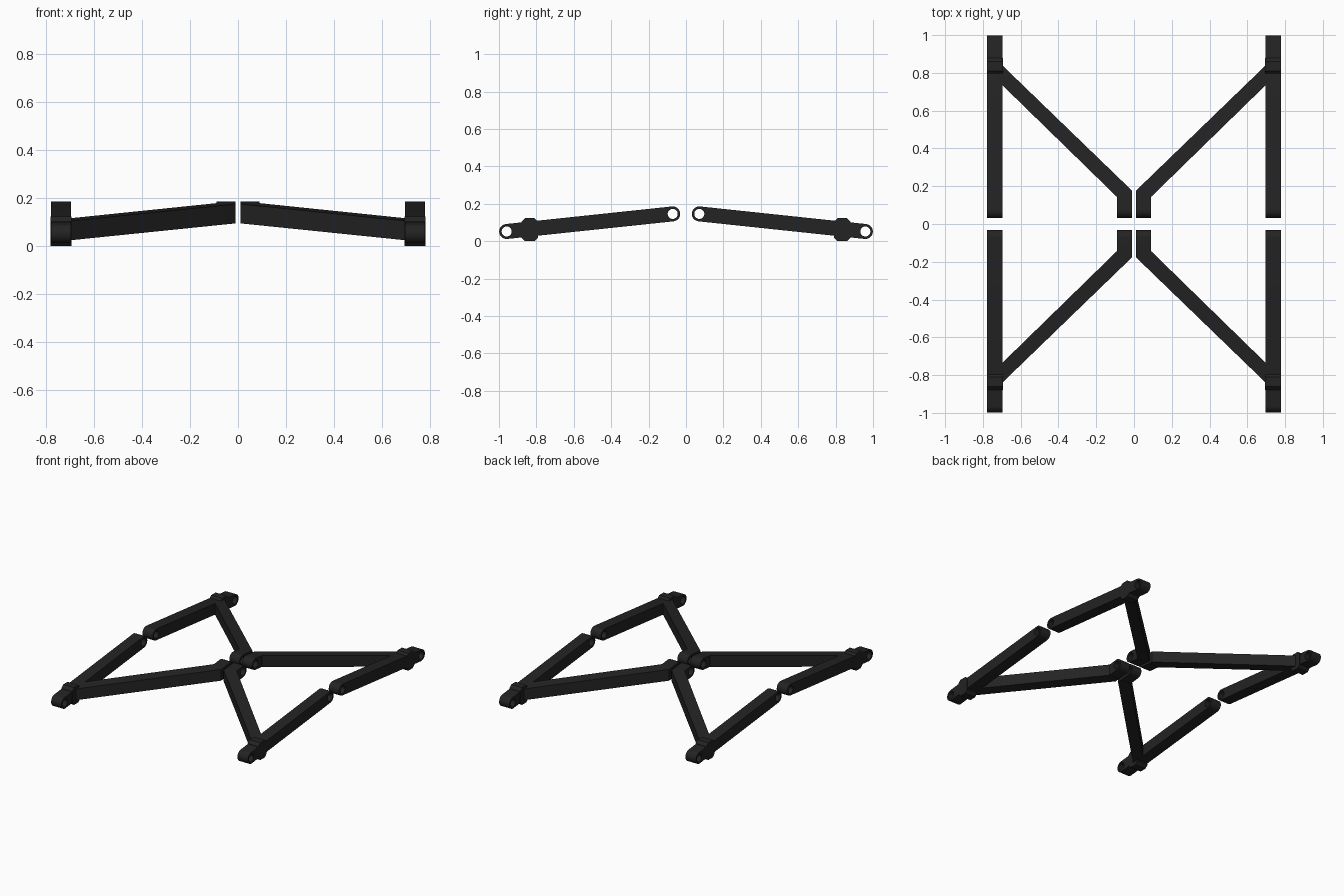
import bpy, bmesh, math
from mathutils import Vector

if "Cube" in bpy.data.objects:
    bpy.data.objects.remove(bpy.data.objects["Cube"])

black = bpy.data.materials.new("matte black")
black.diffuse_color = (0.017, 0.017, 0.017, 1)
black.use_nodes = True
black.node_tree.nodes["Principled BSDF"].inputs["Base Color"].default_value = black.diffuse_color

INNER = Vector((0.0, 0.071, 0.146))   # pin hole near the middle
OUTER = Vector((0.0, 0.959, 0.052))   # pin hole at the far end
R, HOLE = 0.040, 0.027
AXIS = (OUTER - INNER).normalized()
UP = Vector((0, -AXIS.z, AXIS.y))


def arc(c, r, a0, a1, n, closed=False):
    """Points around c in the tilted side plane."""
    return [c + AXIS * r * math.cos(a0 + (a1 - a0) * i / n) + UP * r * math.sin(a0 + (a1 - a0) * i / n)
            for i in range(n if closed else n + 1)]


def circle(c, r):
    return arc(c, r, 0, 2 * math.pi, 24, True)


def extruded(name, loops, x0, x1):
    """Side outline with holes, extruded along x, mirrored to all four quarters."""
    bm = bmesh.new()
    edges = []
    for loop in loops:
        vs = [bm.verts.new((x0, p.y, p.z)) for p in loop]
        edges += [bm.edges.new((vs[i], vs[(i + 1) % len(vs)])) for i in range(len(vs))]
    bmesh.ops.triangle_fill(bm, edges=edges, use_beauty=True, normal=(1, 0, 0))
    ext = bmesh.ops.extrude_face_region(bm, geom=bm.faces[:], use_keep_orig=True)
    bmesh.ops.translate(bm, vec=(x1 - x0, 0, 0),
                        verts=[g for g in ext["geom"] if isinstance(g, bmesh.types.BMVert)])
    return finish(name, bm)


def finish(name, bm):
    bmesh.ops.recalc_face_normals(bm, faces=bm.faces[:])
    me = bpy.data.meshes.new(name)
    bm.to_mesh(me)
    bm.free()
    me.materials.append(black)
    ob = bpy.data.objects.new(name, me)
    bpy.context.collection.objects.link(ob)
    bpy.ops.object.select_all(action='DESELECT')
    ob.select_set(True)
    bpy.context.view_layer.objects.active = ob
    bpy.ops.object.shade_smooth_by_angle(angle=math.radians(30))
    mod = ob.modifiers.new("four quarters", 'MIRROR')
    mod.use_axis = (True, True, False)
    mod.use_mirror_merge = False
    return ob


H = math.pi / 2
# Outer rail: tilted bar with rounded, drilled ends
rail = arc(OUTER, R, -H, H, 14) + arc(INNER, R, H, 3 * H, 14)
extruded("side_rail", [rail, circle(OUTER, HOLE), circle(INNER, HOLE)], 0.695, 0.777)

# Central knuckle: drilled rounded end of the diagonal arm
end = INNER + AXIS * 0.075
hub = arc(INNER, R, H, 3 * H, 14) + [end - UP * R, end + UP * R]
extruded("centre_knuckle", [hub, circle(INNER, HOLE)], 0.010, 0.090)

# Collar where arm and rail join
c = Vector((0, 0.835, 0.0615))
w, h, k = 0.045, 0.0615, 0.020
collar = [c + Vector((0, y, z)) for y, z in
          [(w, h - k), (w - k, h), (k - w, h), (-w, h - k),
           (-w, k - h), (k - w, -h), (w - k, -h), (w, k - h)]]
extruded("joint_collar", [collar], 0.693, 0.779)

# Diagonal arm: plan outline lying in the same tilted plane
plan = [(0.010, 0.143), (0.090, 0.143), (0.695, 0.733), (0.74, 0.777),
        (0.74, 0.875), (0.695, 0.838), (0.010, 0.176)]
bm = bmesh.new()
half = R / AXIS.y
rows = []
for s in (-half, half):
    rows.append([bm.verts.new((x, y, INNER.z + (y - INNER.y) * AXIS.z / AXIS.y + s)) for x, y in plan])
for row in rows:
    bm.faces.new(row)
for i in range(len(plan)):
    j = (i + 1) % len(plan)
    bm.faces.new((rows[0][i], rows[0][j], rows[1][j], rows[1][i]))
finish("diagonal_arm", bm)
